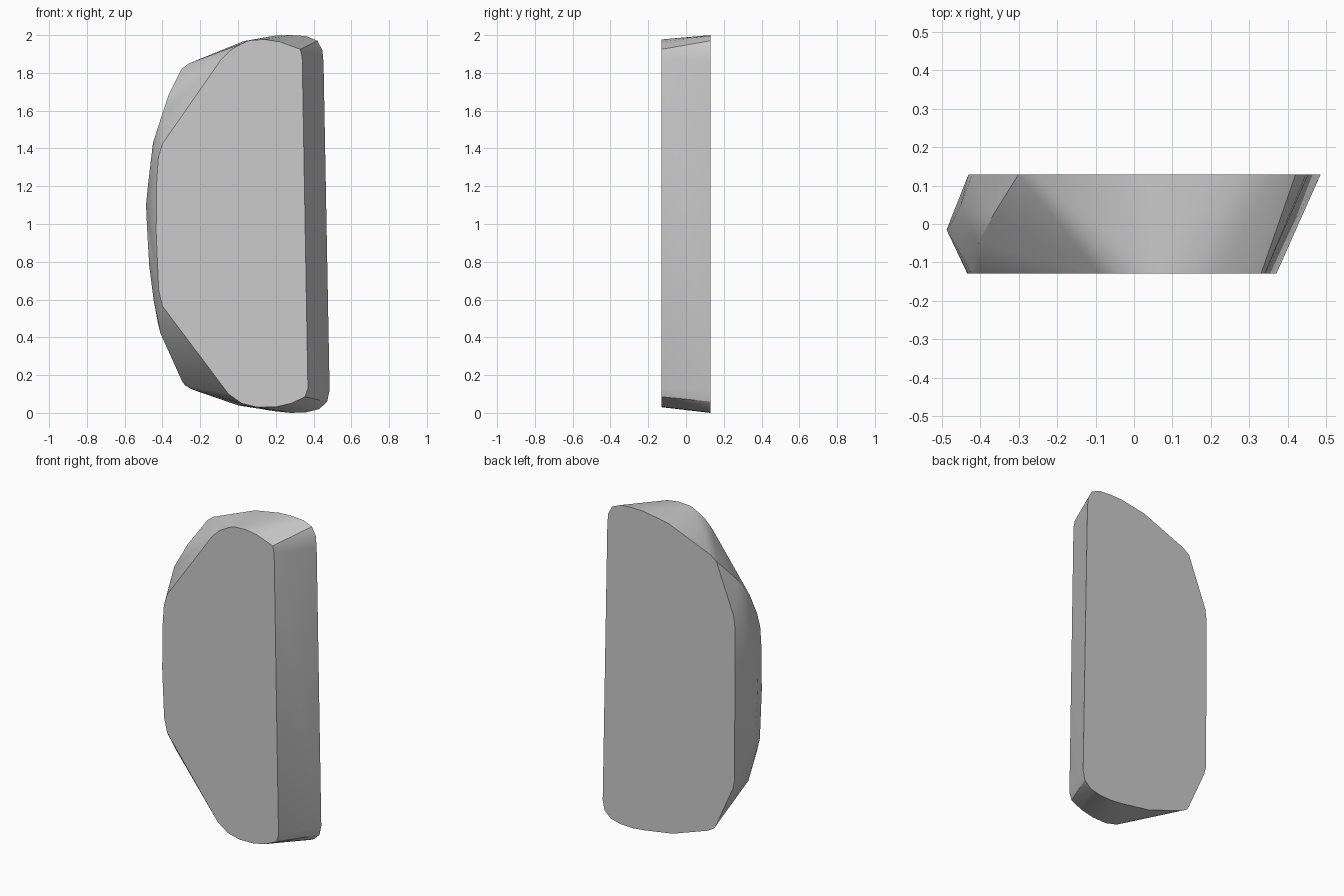
import bpy, bmesh, math

# front outline (x, z)
front = [(-0.04, 1.92), (0.02, 1.955), (0.06, 1.972), (0.14, 1.977), (0.22, 1.965),
         (0.33, 1.925), (0.34, 1.88), (0.37, 0.13), (0.355, 0.085), (0.28, 0.05),
         (0.2, 0.032), (0.1, 0.03), (0.02, 0.05), (-0.05, 0.1), (-0.4, 0.565),
         (-0.42, 0.65), (-0.433, 0.95), (-0.432, 1.2), (-0.422, 1.35), (-0.4, 1.425),
         (-0.09, 1.87)]
# back outline (x, z), wider on the right
back = [(-0.3, 1.82), (-0.26, 1.85), (0.03, 1.968), (0.2, 1.998), (0.28, 2.0),
        (0.36, 1.995), (0.42, 1.97), (0.447, 1.92), (0.453, 1.85), (0.485, 0.12),
        (0.472, 0.06), (0.43, 0.02), (0.36, 0.003), (0.28, 0.0), (0.2, 0.008),
        (0.0, 0.04), (-0.24, 0.123), (-0.28, 0.145), (-0.295, 0.165),
        (-0.413, 0.43), (-0.425, 0.48), (-0.43, 1.43), (-0.42, 1.51)]
# chipped ridge along the left edge (x, y, z)
ridge = [(-0.365, 0.025, 1.69), (-0.405, -0.05, 1.57), (-0.45, 0.05, 1.43),
         (-0.475, 0.0, 1.22), (-0.487, -0.015, 1.1), (-0.48, -0.015, 0.95),
         (-0.47, -0.01, 0.78), (-0.447, 0.0, 0.6), (-0.41, -0.03, 0.42)]

# slab: convex solid wrapped around both outlines and the ridge
bm = bmesh.new()
for x, z in front:
    bm.verts.new((x, -0.129, z))
for x, z in back:
    bm.verts.new((x, 0.129, z))
for p in ridge:
    bm.verts.new(p)
bmesh.ops.convex_hull(bm, input=bm.verts[:])
loose = [v for v in bm.verts if not v.link_faces]
bmesh.ops.delete(bm, geom=loose, context='VERTS')
bmesh.ops.dissolve_limit(bm, angle_limit=math.radians(0.5),
                         verts=bm.verts[:], edges=bm.edges[:])
bmesh.ops.recalc_face_normals(bm, faces=bm.faces[:])

mesh = bpy.data.meshes.new("stone_slab")
bm.to_mesh(mesh)
bm.free()
slab = bpy.data.objects.new("stone_slab", mesh)
bpy.context.collection.objects.link(slab)
bpy.context.view_layer.objects.active = slab
slab.select_set(True)
bpy.ops.object.shade_smooth_by_angle(angle=math.radians(25))
